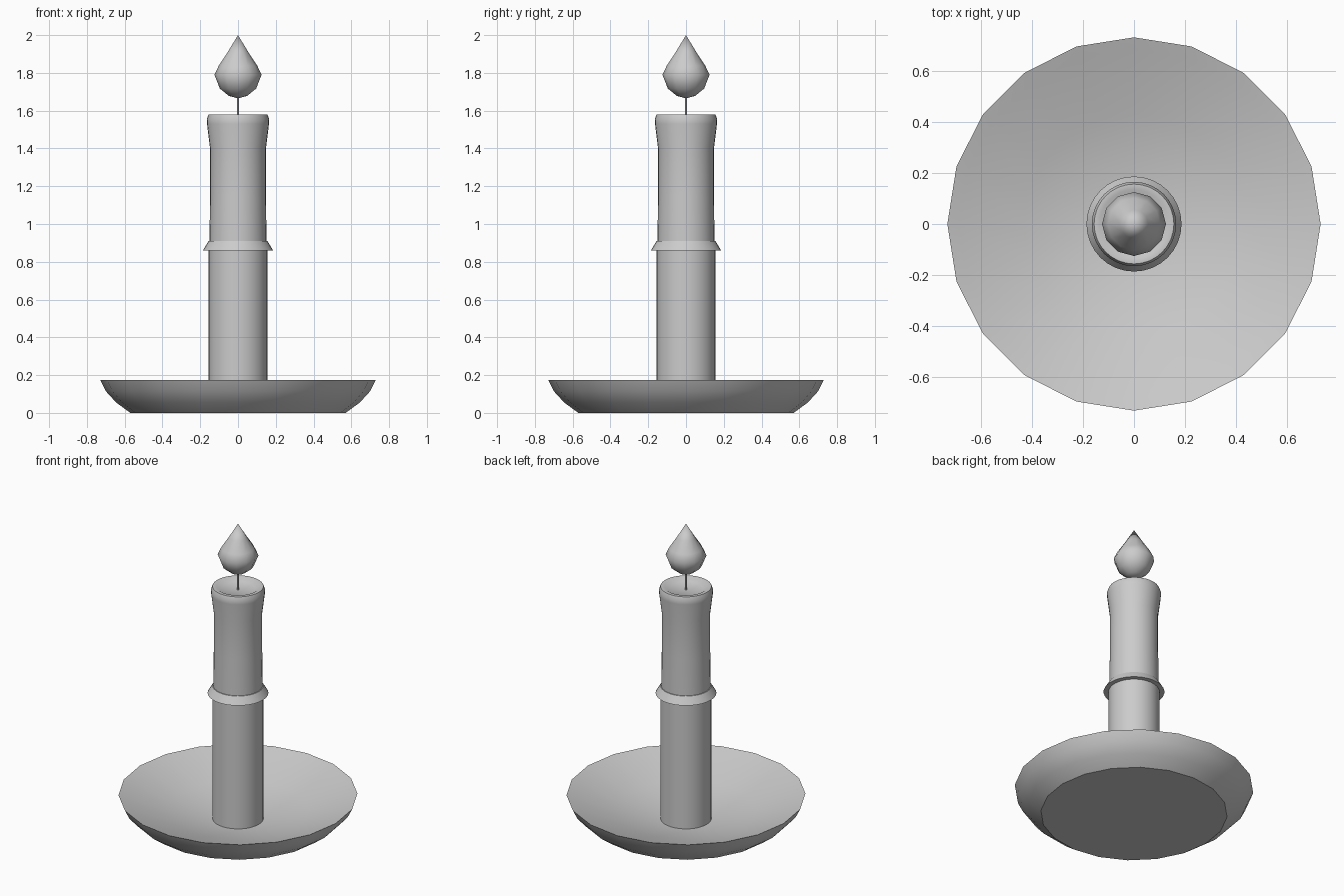
import bpy, bmesh, math

if "Cube" in bpy.data.objects:
    bpy.data.objects.remove(bpy.data.objects["Cube"])


def lathe(name, profile, sides, angle=40):
    """Revolve (radius, z) points around z; radius 0 makes a pole."""
    bm = bmesh.new()
    rings = []
    for r, z in profile:
        if r == 0:
            rings.append([bm.verts.new((0, 0, z))])
        else:
            rings.append([bm.verts.new((r * math.cos(2 * math.pi * i / sides),
                                        r * math.sin(2 * math.pi * i / sides), z))
                          for i in range(sides)])
    for a, b in zip(rings, rings[1:]):
        for i in range(sides):
            j = (i + 1) % sides
            quad = [a[i % len(a)], a[j % len(a)], b[j % len(b)], b[i % len(b)]]
            bm.faces.new(list(dict.fromkeys(quad)))
    bmesh.ops.recalc_face_normals(bm, faces=bm.faces)
    mesh = bpy.data.meshes.new(name)
    bm.to_mesh(mesh)
    bm.free()
    ob = bpy.data.objects.new(name, mesh)
    bpy.context.collection.objects.link(ob)
    bpy.ops.object.select_all(action='DESELECT')
    ob.select_set(True)
    bpy.context.view_layer.objects.active = ob
    bpy.ops.object.shade_smooth_by_angle(angle=math.radians(angle))
    return ob


# Shallow dish: flat base, curved outer wall, bevelled rim, sloping inside
lathe("dish", [(0, 0), (0.57, 0), (0.645, 0.055), (0.7, 0.115), (0.73, 0.175),
               (0.685, 0.16), (0.43, 0.07), (0.165, 0.015), (0, 0.012)], 20, 35)

# Holder tube with the flared collar at its top
lathe("holder", [(0, 0.012), (0.156, 0.012), (0.156, 0.86), (0.186, 0.86),
                 (0.156, 0.91), (0, 0.91)], 32)

# Candle: slightly waisted, flared lip and a shallow melted pool on top
lathe("candle", [(0, 0.9), (0.151, 0.9), (0.148, 1.15), (0.148, 1.4),
                 (0.164, 1.53), (0.165, 1.555), (0.156, 1.579), (0.135, 1.58),
                 (0.105, 1.562), (0, 1.555)], 32)

# Wick
lathe("wick", [(0, 1.55), (0.006, 1.55), (0.006, 1.68), (0, 1.68)], 8)

# Teardrop flame
lathe("flame", [(0, 1.665), (0.048, 1.678), (0.096, 1.717), (0.125, 1.79),
                (0.102, 1.838), (0.056, 1.908), (0, 2.0)], 12, 60)
